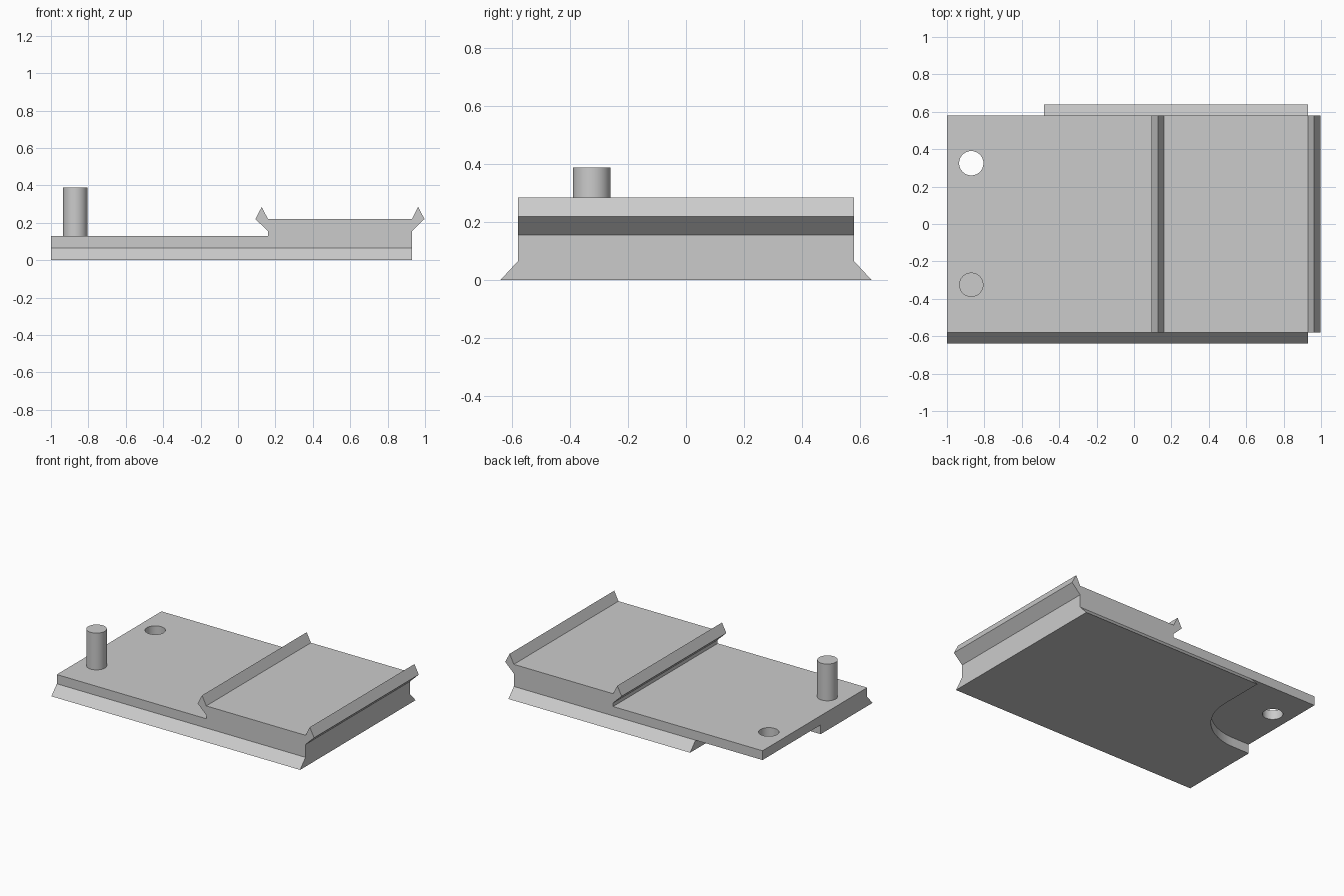
import bpy, bmesh
from math import sin, cos, pi

cube = bpy.data.objects.get("Cube")
if cube:
    bpy.data.objects.remove(cube, do_unlink=True)

# Single plain grey material
grey = bpy.data.materials.new("light_grey")
grey.use_nodes = True
colour = (0.6, 0.6, 0.6, 1)
grey.diffuse_color = colour
grey.node_tree.nodes["Principled BSDF"].inputs["Base Color"].default_value = colour

LEFT, RIGHT = -1.0, 0.93       # ends of the plate
SIDE, FLARE = 0.58, 0.64       # half widths of the plate and the foot
FOOT_TOP, PLATE_TOP, BLOCK_TOP = 0.065, 0.13, 0.22
PEG_X, PEG_Y, PEG_R = -0.87, 0.325, 0.065


def loft(name, ring_a, ring_b):
    """Closed solid between two matching rings of points."""
    bm = bmesh.new()
    a = [bm.verts.new(p) for p in ring_a]
    b = [bm.verts.new(p) for p in ring_b]
    bm.faces.new(a)
    bm.faces.new(b)
    for i in range(len(a)):
        j = (i + 1) % len(a)
        bm.faces.new((a[i], a[j], b[j], b[i]))
    bmesh.ops.recalc_face_normals(bm, faces=bm.faces)
    mesh = bpy.data.meshes.new(name)
    bm.to_mesh(mesh)
    bm.free()
    mesh.materials.append(grey)
    obj = bpy.data.objects.new(name, mesh)
    bpy.context.collection.objects.link(obj)
    return obj


def select(obj):
    bpy.ops.object.select_all(action='DESELECT')
    obj.select_set(True)
    bpy.context.view_layer.objects.active = obj


def cylinder(name, y, z0, z1):
    circle = [(PEG_X + PEG_R * cos(t * pi / 24), y + PEG_R * sin(t * pi / 24))
              for t in range(48)]
    return loft(name, [(*p, z0) for p in circle], [(*p, z1) for p in circle])


def lip(x):
    """Pointed rail profile whose inner edge sits at x, from left to right."""
    return [(x, 0.155), (x - 0.067, 0.22), (x - 0.033, 0.285), (x, BLOCK_TOP)]


# Plate with raised block and two pointed rails
mirrored = [(LEFT + RIGHT - x + 1.0, z) for x, z in reversed(lip(1.0))]
end_lip = [(x + RIGHT - mirrored[0][0], z) for x, z in mirrored]
profile = [(LEFT, FOOT_TOP), (LEFT, PLATE_TOP), (0.16, PLATE_TOP),
           *lip(0.16), *end_lip, (RIGHT, FOOT_TOP)]
plate = loft("stepped_plate", [(x, -SIDE, z) for x, z in profile],
             [(x, SIDE, z) for x, z in profile])

# Peg hole
cutter = cylinder("hole_cutter", PEG_Y, 0, 0.3)
cutter.hide_render = True
cut = plate.modifiers.new("peg_hole", 'BOOLEAN')
cut.operation = 'DIFFERENCE'
cut.solver = 'EXACT'
cut.object = cutter
select(plate)
bpy.ops.object.modifier_apply(modifier=cut.name)
bpy.data.objects.remove(cutter, do_unlink=True)

# Flared foot with a rounded corner recess around the hole
recess = 0.39
arc = [(PEG_X + recess * cos(t * pi / 48), PEG_Y - recess * sin(t * pi / 48))
       for t in range(25)]
outline = [(LEFT, -FLARE), (RIGHT, -FLARE), (RIGHT, FLARE),
           (PEG_X + recess, FLARE), (PEG_X + recess, SIDE),
           *arc, (LEFT, PEG_Y - recess)]
# The back flank leans in; the extra side point stays clear of it
outline.pop(4)
foot = loft("flared_foot", [(x, y, 0) for x, y in outline],
            [(x, max(-SIDE, min(SIDE, y)), FOOT_TOP) for x, y in outline])

# Upright peg
peg = cylinder("peg", -PEG_Y, PLATE_TOP, 0.388)

for obj in (plate, foot, peg):
    select(obj)
    bpy.ops.object.shade_smooth_by_angle()
